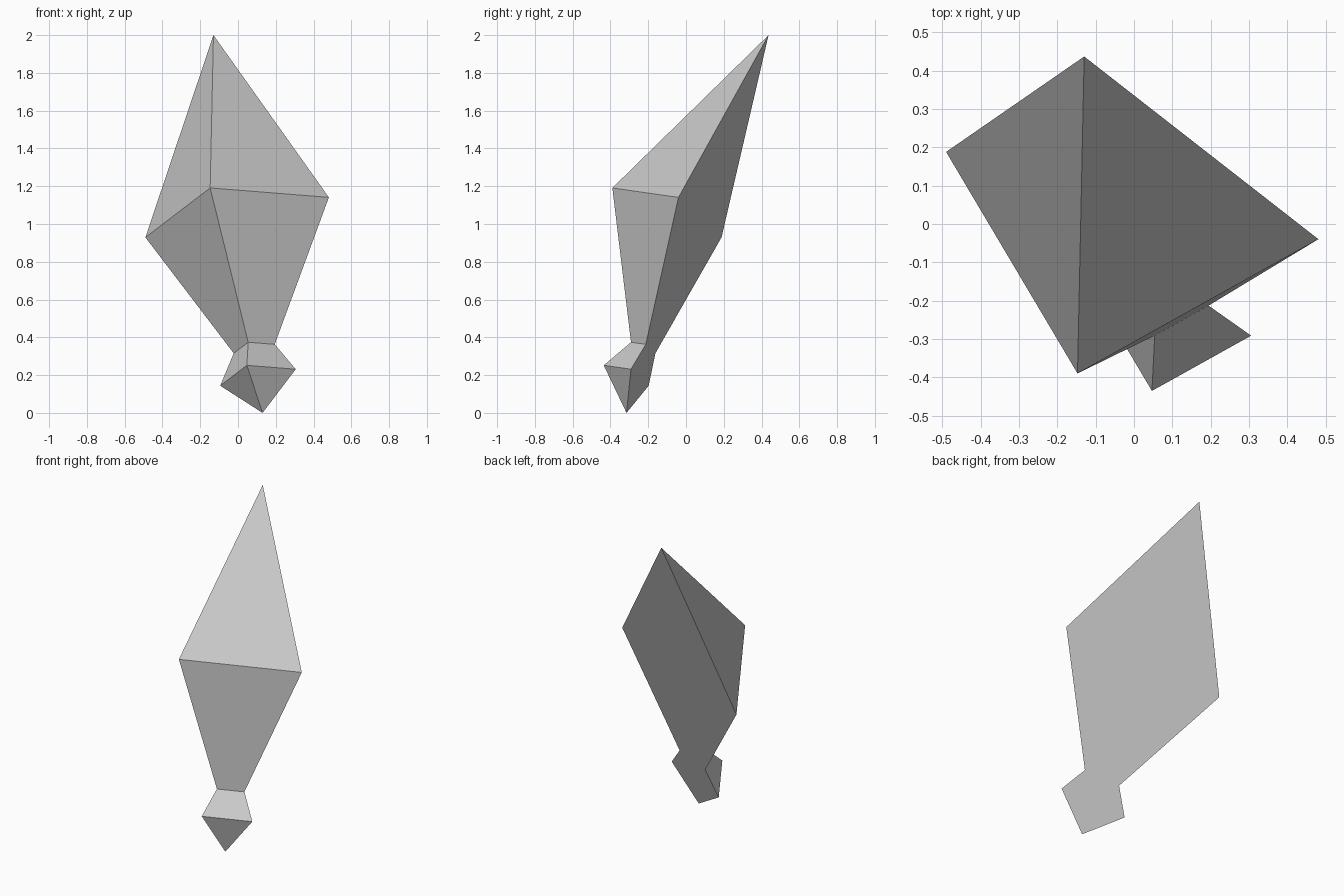
import bpy, bmesh
from mathutils import Vector

if "Cube" in bpy.data.objects:
    bpy.data.objects.remove(bpy.data.objects["Cube"])

# Tilted axis of the crystal spike, from lower tip to upper point
tip = Vector((0.13, -0.315, 0.0))
top = Vector((-0.13, 0.437, 2.0))
axis = (top - tip).normalized()
length = (top - tip).length

# Cross directions: along the flat back, and out to the front ridge
side = Vector((0.956, -0.225, 0.206))
side = (side - axis * side.dot(axis)).normalized()
front = side.cross(axis)

# Profile (distance along the axis, radius): pommel, neck, widest part
profile = [(0.202, 0.21), (0.365, 0.114), (1.114, 0.51)]

bm = bmesh.new()
v_tip = bm.verts.new(tip)
v_top = bm.verts.new(top)
rings = [[bm.verts.new(tip + axis * d + direction * r)
          for direction in (-side, front, side)] for d, r in profile]

# Half of a four-sided turned shape
for i in range(2):
    bm.faces.new((v_tip, rings[0][i + 1], rings[0][i]))
    bm.faces.new((v_top, rings[-1][i], rings[-1][i + 1]))
    for a, b in zip(rings, rings[1:]):
        bm.faces.new((a[i], a[i + 1], b[i + 1], b[i]))

# Flat back
bm.faces.new([v_tip] + [r[0] for r in rings] + [v_top] + [r[2] for r in reversed(rings)])
bmesh.ops.recalc_face_normals(bm, faces=bm.faces)

mesh = bpy.data.meshes.new("crystal_spike")
bm.to_mesh(mesh)
bm.free()
bpy.context.collection.objects.link(bpy.data.objects.new("crystal_spike", mesh))
